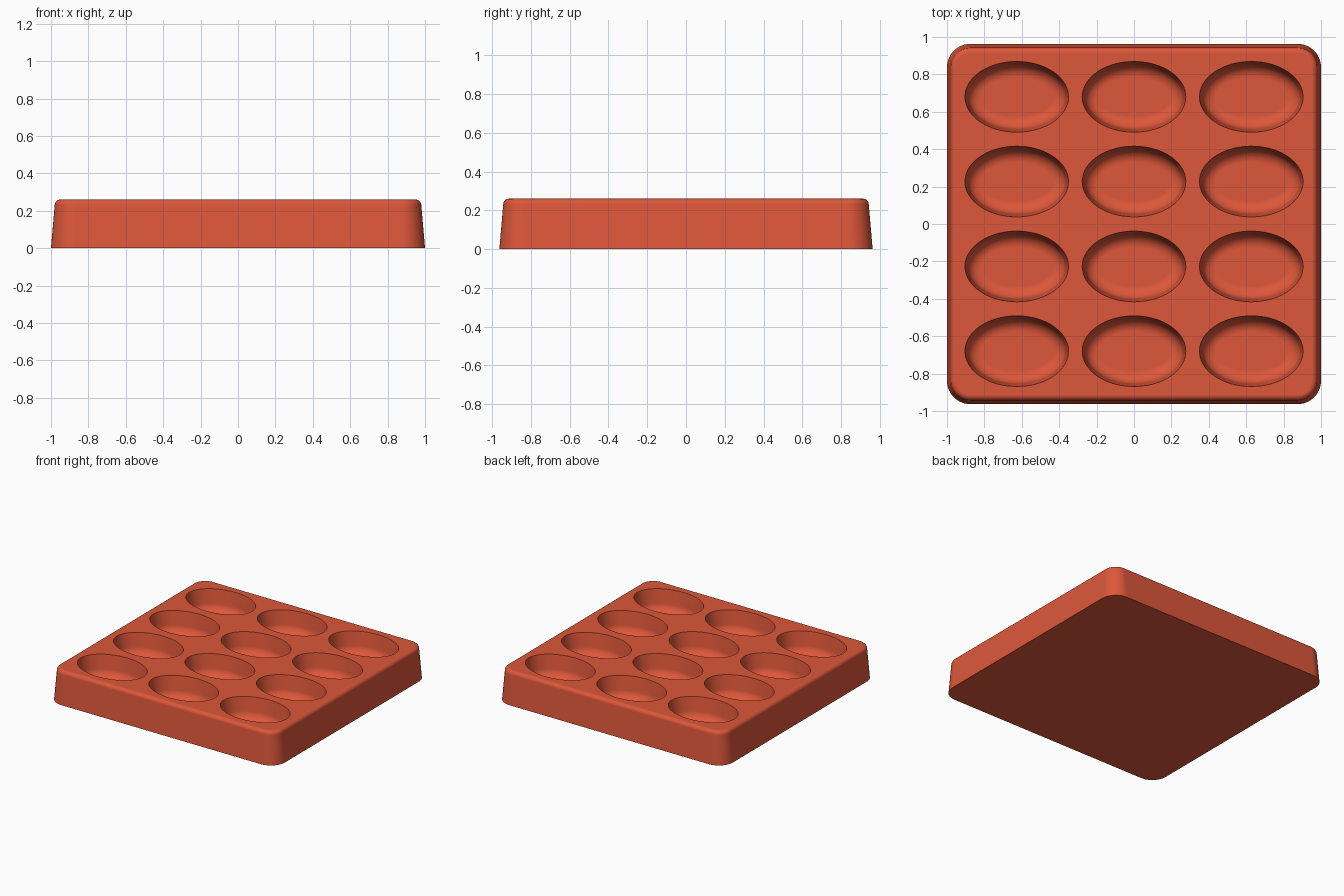
import bpy, bmesh
from math import sin, cos, pi, tau, radians

HEIGHT, DEPTH = 0.26, 0.17
HALF_X, HALF_Y, CORNER = 1.0, 0.963, 0.125

cube = bpy.data.objects.get("Cube")
if cube:
    bpy.data.objects.remove(cube)

red = bpy.data.materials.new("warm red")
red.use_nodes = True
colour = (0.72, 0.095, 0.042, 1)
red.diffuse_color = colour
red.node_tree.nodes["Principled BSDF"].inputs["Base Color"].default_value = colour


def rounded_rect(inset, steps=14):
    """Outline with fixed corner centres and a shrinking corner radius."""
    pts = []
    for q, (sx, sy) in enumerate(((1, 1), (-1, 1), (-1, -1), (1, -1))):
        for i in range(steps + 1):
            a = (q + i / steps) * pi / 2
            r = CORNER - inset
            pts.append((sx * (HALF_X - CORNER) + r * cos(a),
                        sy * (HALF_Y - CORNER) + r * sin(a)))
    return pts


def ellipse(cx, cy, rx, ry, steps=72):
    return [(cx + rx * cos(tau * i / steps), cy + ry * sin(tau * i / steps))
            for i in range(steps)]


def loft(bm, rings):
    """Skin a stack of (outline, z) rings, bottom to top, and cap both ends."""
    loops = [[bm.verts.new((x, y, z)) for x, y in pts] for pts, z in rings]
    for low, high in zip(loops, loops[1:]):
        for i in range(len(low)):
            j = (i + 1) % len(low)
            bm.faces.new((low[i], low[j], high[j], high[i]))
    bm.faces.new(loops[0][::-1])
    bm.faces.new(loops[-1])


def finish(name, bm):
    mesh = bpy.data.meshes.new(name)
    bm.to_mesh(mesh)
    bm.free()
    mesh.materials.append(red)
    obj = bpy.data.objects.new(name, mesh)
    bpy.context.collection.objects.link(obj)
    return obj


# Tapered tray block with a rounded top edge
bm = bmesh.new()
draft, fillet = 0.02, 0.03
rings = [(rounded_rect(0), 0)]
for i in range(9):
    a = i / 8 * pi / 2
    rings.append((rounded_rect(draft + fillet * (1 - cos(a))),
                  HEIGHT - fillet * (1 - sin(a))))
loft(bm, rings)
tray = finish("tray", bm)

# Oval pocket cutters with a rounded floor edge
bm = bmesh.new()
wall, bowl = 0.015, 0.07
for cx in (-0.627, 0, 0.627):
    for cy in (-0.68, -0.227, 0.227, 0.68):
        rings = []
        for i in range(11):
            a = i / 10 * pi / 2
            inset = wall + bowl * (1 - sin(a))
            rings.append((ellipse(cx, cy, 0.277 - inset, 0.189 - inset),
                          HEIGHT - DEPTH + bowl * (1 - cos(a))))
        rings.append((ellipse(cx, cy, 0.277, 0.189), HEIGHT))
        rings.append((ellipse(cx, cy, 0.277, 0.189), HEIGHT + 0.05))
        loft(bm, rings)
cutter = finish("pocket_cutter", bm)

# Cut the pockets, then drop the helper
cut = tray.modifiers.new("pockets", 'BOOLEAN')
cut.object, cut.operation, cut.solver = cutter, 'DIFFERENCE', 'EXACT'
bpy.ops.object.select_all(action='DESELECT')
bpy.context.view_layer.objects.active = tray
tray.select_set(True)
bpy.ops.object.modifier_apply(modifier=cut.name)
bpy.data.objects.remove(cutter)

# Smooth curves, crisp rims, flat top
bpy.ops.object.shade_smooth_by_angle(angle=radians(35))
normals = tray.modifiers.new("flat normals", 'WEIGHTED_NORMAL')
normals.keep_sharp = True
